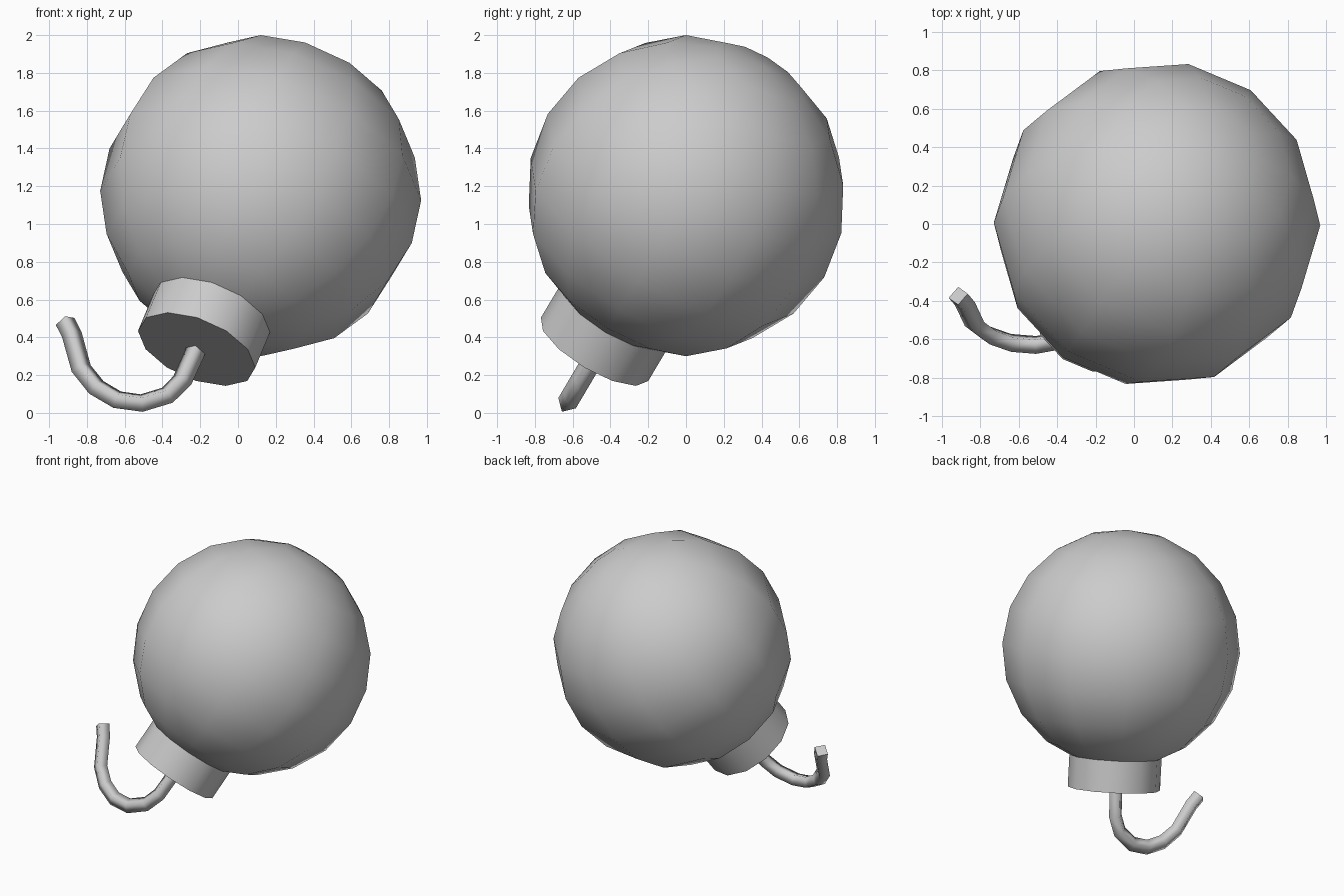
import bpy, bmesh
from math import radians
from mathutils import Vector, Matrix, Euler

if "Cube" in bpy.data.objects:
    bpy.data.objects.remove(bpy.data.objects["Cube"])

CENTRE = Vector((0.12, 0, 1.15))
TILT = Matrix.Translation(CENTRE) @ Euler((radians(-36), 0, radians(-35))).to_matrix().to_4x4()


def make_object(name, bm):
    bmesh.ops.recalc_face_normals(bm, faces=bm.faces)
    mesh = bpy.data.meshes.new(name)
    bm.to_mesh(mesh)
    bm.free()
    ob = bpy.data.objects.new(name, mesh)
    bpy.context.collection.objects.link(ob)
    return ob


def smooth(ob, angle):
    bpy.ops.object.select_all(action='DESELECT')
    ob.select_set(True)
    bpy.context.view_layer.objects.active = ob
    bpy.ops.object.shade_smooth_by_angle(angle=radians(angle))


# Round body, low-poly ball with its pole along the tilted axis
bm = bmesh.new()
bmesh.ops.create_uvsphere(bm, u_segments=12, v_segments=10, radius=0.85, matrix=TILT)
smooth(make_object("body", bm), 50)

# Short twelve-sided neck at the lower pole
top, bottom = 0.775, 1.005
bm = bmesh.new()
bmesh.ops.create_cone(bm, cap_ends=True, segments=12, radius1=0.33, radius2=0.33,
                      depth=bottom - top,
                      matrix=TILT @ Matrix.Translation((0, 0, -(top + bottom) / 2)))
smooth(make_object("neck", bm), 50)

# Hooked fuse: a four-sided tube lying in one plane that contains the x axis
profile = [(-0.21, 0.38), (-0.23, 0.315), (-0.295, 0.172), (-0.375, 0.093), (-0.51, 0.052),
           (-0.64, 0.07), (-0.75, 0.135), (-0.83, 0.235), (-0.88, 0.415), (-0.915, 0.484)]
path = [Vector((x, -0.465 + (z - 0.33) / 1.69, z)) for x, z in profile]
normal = Vector((0, 1.69, -1)).normalized()
radius = 0.054

bm = bmesh.new()
rings = []
for i, p in enumerate(path):
    before, after = path[max(i - 1, 0)], path[min(i + 1, len(path) - 1)]
    side = (after - before).normalized().cross(normal)
    rings.append([bm.verts.new(p + d * radius) for d in (side, normal, -side, -normal)])
for a, b in zip(rings, rings[1:]):
    for k in range(4):
        n = (k + 1) % 4
        bm.faces.new((a[k], a[n], b[n], b[k])).smooth = True
bm.faces.new(rings[0])
bm.faces.new(rings[-1])
make_object("fuse", bm)
